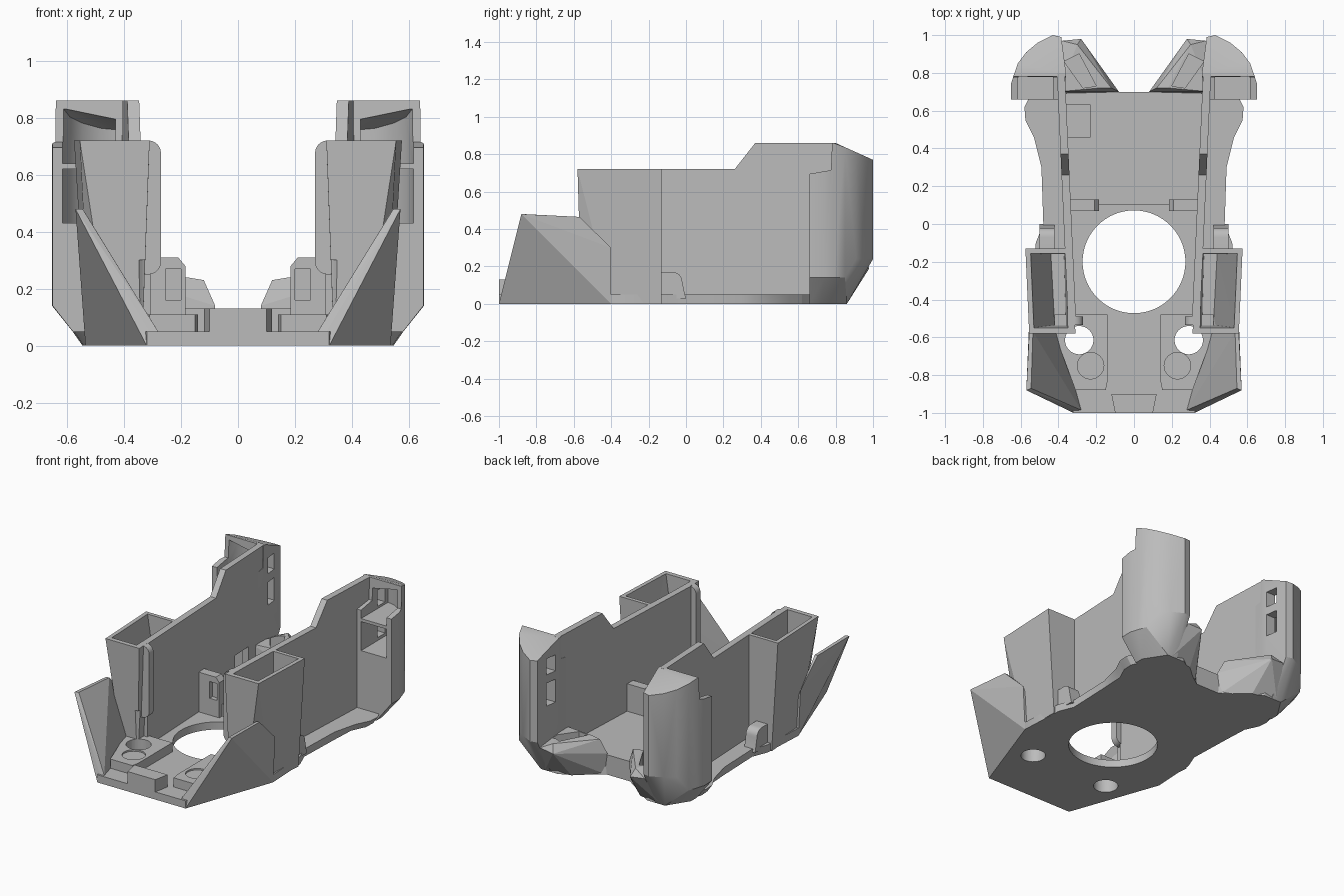
import bpy, bmesh, math
from mathutils import Vector

if "Cube" in bpy.data.objects:
    bpy.data.objects.remove(bpy.data.objects["Cube"])

grey = bpy.data.materials.new("plain grey plastic")
grey.use_nodes = True
grey.diffuse_color = (0.5, 0.5, 0.5, 1)
grey.node_tree.nodes["Principled BSDF"].inputs["Base Color"].default_value = (0.5, 0.5, 0.5, 1)


def finish(name, bm):
    bmesh.ops.recalc_face_normals(bm, faces=bm.faces)
    mesh = bpy.data.meshes.new(name)
    bm.to_mesh(mesh)
    bm.free()
    mesh.materials.append(grey)
    obj = bpy.data.objects.new(name, mesh)
    bpy.context.collection.objects.link(obj)
    return obj


def hull(name, points):
    bm = bmesh.new()
    for p in points:
        bm.verts.new(p)
    res = bmesh.ops.convex_hull(bm, input=bm.verts)
    junk = {g for g in res["geom_interior"] + res["geom_unused"] if isinstance(g, bmesh.types.BMVert)}
    bmesh.ops.delete(bm, geom=list(junk), context="VERTS")
    bmesh.ops.dissolve_limit(bm, angle_limit=0.01, verts=bm.verts, edges=bm.edges)
    return finish(name, bm)


def prism(name, outline, low, high, axis="z"):
    """Extrude a flat outline along z (xy outline), x (yz outline) or y (xz outline)."""
    put = {"z": lambda a, b, h: (a, b, h), "x": lambda a, b, h: (h, a, b), "y": lambda a, b, h: (a, h, b)}[axis]
    bm = bmesh.new()
    face = bm.faces.new([bm.verts.new(put(a, b, low)) for a, b in outline])
    ext = bmesh.ops.extrude_face_region(bm, geom=[face])
    move = Vector(put(0, 0, high - low))
    bmesh.ops.translate(bm, vec=move, verts=[v for v in ext["geom"] if isinstance(v, bmesh.types.BMVert)])
    return finish(name, bm)


def box(name, x, y, z):
    return prism(name, [(x[0], y[0]), (x[1], y[0]), (x[1], y[1]), (x[0], y[1])], z[0], z[1])


def disc(name, x, y, r, z, n=48):
    ring = [(x + r * math.cos(i * math.tau / n), y + r * math.sin(i * math.tau / n)) for i in range(n)]
    return prism(name, ring, z[0], z[1])


def bake(obj):
    graph = bpy.context.evaluated_depsgraph_get()
    mesh = bpy.data.meshes.new_from_object(obj.evaluated_get(graph))
    obj.modifiers.clear()
    obj.data = mesh


def cut(obj, *cutters):
    for c in cutters:
        m = obj.modifiers.new("cut", "BOOLEAN")
        m.operation, m.solver, m.object = "DIFFERENCE", "EXACT", c
        bake(obj)
        bpy.data.objects.remove(c)
    return obj


def mirror(obj):
    m = obj.modifiers.new("mirror", "MIRROR")
    m.use_mirror_merge = False
    bake(obj)
    return obj


def both(points):
    return points + [(-x, y) for x, y in reversed(points)]


# Floor with bevelled rear flanges, the large round opening and two small ones
floor = prism("floor", both([(.32, -1), (.535, -.4), (.52, -.1), (.48, 0), (.49, .3), (.53, .46), (.575, .55),
                             (.58, .62), (.54, .7), (.46, .86), (.34, .86), (.09, .7)]), 0, .05)
for v in floor.data.vertices:
    if v.co.z < .01 and v.co.y > .4:
        v.co.x *= .94
cut(floor, disc("cutter", 0, -.2, .272, (-.1, .3), 96),
    *[disc("cutter", s * .29, -.615, .075, (-.1, .3)) for s in (1, -1)])

# Raised rear floor with a shallow pocket on one side
rear_floor = prism("rear_floor", both([(.18, .1), (.34, .1), (.37, .7), (.09, .7)]), .04, .13)
cut(rear_floor, box("cutter", (-.36, -.23), (.46, .63), (.08, .2)))

# Front lip
prism("front_lip", [(-.1, -1), (.1, -1), (.12, -.9), (-.12, -.9)], .03, .13)

# Raised pads around the small openings
pads = prism("mounting_pads", [(.15, -.88), (.31, -.88), (.42, -.58), (.42, -.48), (.14, -.48), (.14, -.83)], .04, .11)
cut(pads, disc("cutter", .29, -.615, .075, (-.1, .3)), disc("cutter", .23, -.75, .07, (.1, .2)))
mirror(pads)

# Sloped cheeks at the front
mirror(hull("front_cheek", [(.32, -1, 0), (.535, -.4, 0), (.57, -.88, .48), (.555, -.57, .465), (.55, -.4, .3),
                            (.28, -1, 0), (.28, -.985, .05), (.4, -.55, .05), (.545, -.87, .48),
                            (.535, -.57, .465), (.45, -.4, .05)]))

# Hollow rectangular towers, with pockets that narrow downwards
tower = hull("side_tower", [(.335, -.56, .04), (.45, -.56, .04), (.52, -.4, .01), (.53, -.13, 0), (.335, -.13, 0),
                            (.31, -.58, .72), (.555, -.58, .72), (.575, -.13, .72), (.33, -.13, .72)])
cut(tower, hull("cutter", [(.35, -.55, .75), (.535, -.55, .75), (.552, -.155, .75), (.36, -.155, .75),
                           (.36, -.535, .06), (.42, -.535, .06), (.44, -.16, .06), (.37, -.16, .06)]))
mirror(tower)
cut(tower, *[disc("cutter", s * .29, -.615, .075, (-.1, .3)) for s in (1, -1)])

# Rounded rib on the inner face of each tower
arc = [math.radians(a) for a in range(0, 91, 15)]
r = .045
rib = [(.27 + r - r * math.cos(a), .25 + r - r * math.sin(a)) for a in arc] + [(.35, .25), (.35, .72)]
rib += [(.27 + r - r * math.sin(a), .72 - r + r * math.cos(a)) for a in arc]
mirror(prism("tower_rib", rib, -.535, -.49, "y"))

# Long side wall with a stepped top, leaning slightly outwards to the rear
wall = prism("side_wall", [(-.5, .04), (.8, .04), (.8, .86), (.37, .86), (.26, .72), (-.5, .72)], .33, .372, "x")
for v in wall.data.vertices:
    v.co.x += .045 * v.co.y
mirror(wall)
cut(wall, box("cutter", (-.5, -.25), (.47, .62), (.1, .26)))

# Rounded foot behind each tower
foot = [(-.15, .03), (0, .03), (-.01, .07)]
foot += [(-.07 + .05 * math.cos(a), .12 + .05 * math.sin(a)) for a in arc] + [(-.15, .17)]
mirror(prism("tower_foot", foot, .42, .5, "x"))

# Brackets at the step of the floor
bracket = hull("floor_bracket", [(x, y, z) for x, z in ((.185, .05), (.34, .05), (.185, .28), (.21, .31), (.34, .31))
                                 for y in (.07, .13)])
cut(bracket, box("cutter", (.2, .255), (.0, .1), (.16, .27)))
mirror(bracket)

# Rear lobes, chamfered below, hollowed from the front, with two vents in the inner face
plan = [(.365, .66), (.65, .66), (.652, .74), (.636, .79), (.615, .85), (.57, .91), (.51, .96), (.43, 1),
        (.385, .99), (.36, .8)]
base = [(.38, .66), (.54, .66), (.54, .72), (.45, .86), (.38, .86)]
lobe = hull("rear_lobe", [(x, y, .14 + .1 * (y > .88)) for x, y in plan] + [(x, y, 0) for x, y in base]
            + [(x, y, .86 if y < .81 else .86 - .45 * (y - .8)) for x, y in plan])
hollow = [(.43, .6), (.615, .6), (.615, .77), (.59, .84), (.545, .89), (.48, .93), (.43, .94)]
cut(lobe, prism("cutter", [(.5, .705), (.66, .695), (.775, .715), (.785, .95), (.5, .95)], .3, .8, "x"))
top_cut = hull("cutter", [(x, y, z) for x, y in hollow for z in (.64, .835 if y < .8 else .83 - .45 * (y - .78))])
cut(lobe, prism("cutter", hollow, .43, .62), top_cut,
    box("cutter", (.3, .45), (.83, .91), (.45, .6)),
    box("cutter", (.3, .45), (.83, .91), (.655, .76)))
mirror(lobe)

# Angled nozzles between the lobes
nozzle = hull("rear_nozzle", [(.1, .7, 0), (.25, .83, 0), (.42, .86, 0), (.42, .68, 0), (.08, .7, .14),
                              (.12, .72, .23), (.18, .72, .24), (.28, .98, .19), (.38, .97, .2),
                              (.4, .7, .24), (.3, .95, .24)])
slot = [(.2, .73), (.27, .72), (.37, .86), (.29, .9)]
cut(nozzle, prism("cutter", slot, .1, .4))
mirror(nozzle)

# Smooth shading only on gentle curves
for obj in bpy.context.collection.objects:
    if obj.type == "MESH" and obj.name in ("rear_lobe", "tower_rib", "tower_foot", "floor"):
        bpy.ops.object.select_all(action="DESELECT")
        obj.select_set(True)
        bpy.context.view_layer.objects.active = obj
        bpy.ops.object.shade_smooth_by_angle(angle=math.radians(25))
